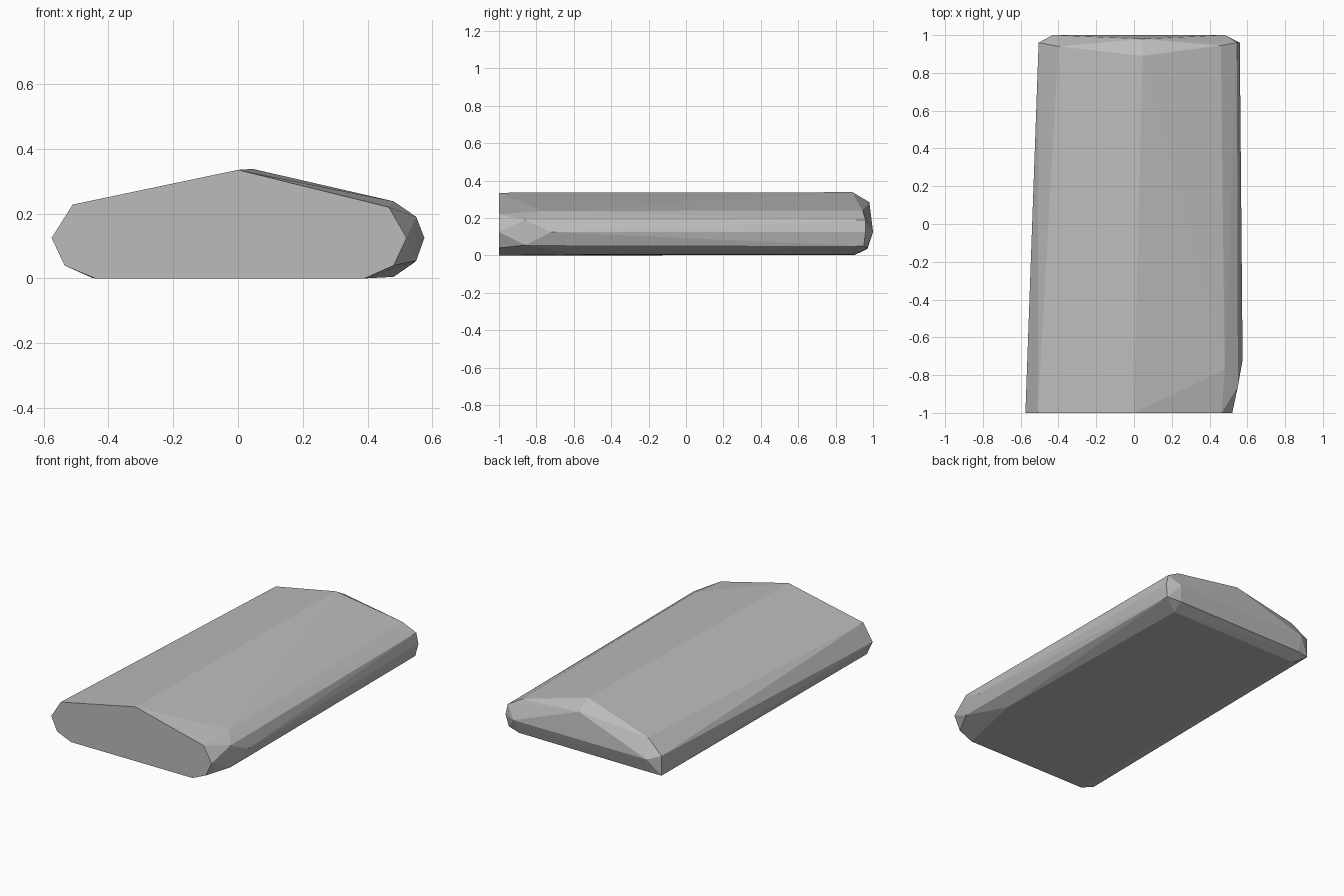
import bpy, bmesh

if "Cube" in bpy.data.objects:
    bpy.data.objects.remove(bpy.data.objects["Cube"])

# Chamfered slab: convex hull of a cut front profile and a rounded back end
front = [(-.575, .125), (-.51, .228), (0, .335), (.465, .22), (.52, .125),
         (.48, .04), (.39, 0), (-.44, 0), (-.535, .04)]
points = [(x, -1, z) for x, z in front]

# Right flank, bevelled towards the front corner
points += [(.575, -.72, .125), (.55, -.86, .19), (.55, -.86, .055),
           (.48, -.77, .238), (.48, -.57, .005)]

# Back end: ridge, shoulders, side corners, rear edge, underside
points += [(.045, .89, .338), (.045, .98, .285),
           (.46, .945, .24), (-.40, .94, .23),
           (.56, .96, .125), (.545, .96, .19), (.545, .95, .05),
           (-.505, .96, .15), (-.505, .96, .03),
           (.48, 1, .125), (-.43, 1, .125),
           (.46, .97, .04), (-.43, .97, .035),
           (.45, .9, .004), (-.45, .9, .002)]

bm = bmesh.new()
for p in points:
    bm.verts.new(p)
hull = bmesh.ops.convex_hull(bm, input=bm.verts[:])
loose = {v for v in hull["geom_interior"] + hull["geom_unused"]
         if isinstance(v, bmesh.types.BMVert) and not v.link_faces}
bmesh.ops.delete(bm, geom=list(loose), context='VERTS')
bmesh.ops.recalc_face_normals(bm, faces=bm.faces[:])

mesh = bpy.data.meshes.new("slab")
bm.to_mesh(mesh)
bm.free()

# Single grey colour, flat faces
grey = bpy.data.materials.new("grey")
grey.diffuse_color = (.5, .5, .5, 1)
grey.use_nodes = True
grey.node_tree.nodes["Principled BSDF"].inputs["Base Color"].default_value = grey.diffuse_color
mesh.materials.append(grey)
slab = bpy.data.objects.new("slab", mesh)
bpy.context.collection.objects.link(slab)
